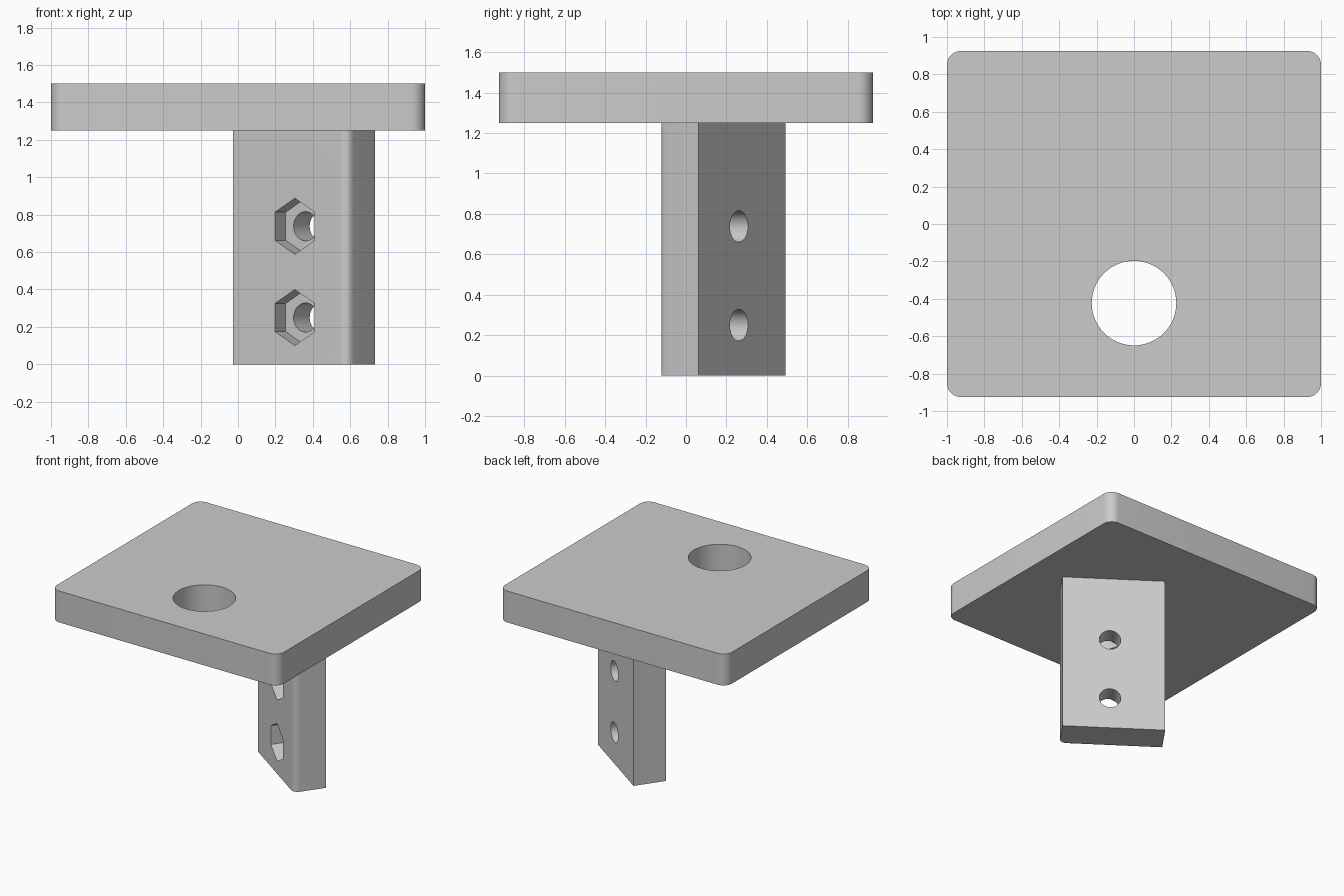
import bpy
import bmesh
import math
from mathutils import Matrix, Vector

start_cube = bpy.data.objects.get("Cube")
if start_cube:
    bpy.data.objects.remove(start_cube, do_unlink=True)

GREY = (0.6, 0.6, 0.6, 1.0)
grey = bpy.data.materials.new("grey plastic")
grey.use_nodes = True
grey.diffuse_color = GREY
grey.node_tree.nodes["Principled BSDF"].inputs["Base Color"].default_value = GREY


def make_object(name, bm):
    mesh = bpy.data.meshes.new(name)
    bmesh.ops.recalc_face_normals(bm, faces=bm.faces)
    bm.to_mesh(mesh)
    bm.free()
    obj = bpy.data.objects.new(name, mesh)
    bpy.context.collection.objects.link(obj)
    mesh.materials.append(grey)
    return obj


def block(name, low, high, radius, is_rounded):
    """Box between two corners, with chosen upright edges rounded."""
    low, high = Vector(low), Vector(high)
    bm = bmesh.new()
    bmesh.ops.create_cube(bm, size=1)
    bmesh.ops.scale(bm, vec=high - low, verts=bm.verts)
    bmesh.ops.translate(bm, vec=(low + high) / 2, verts=bm.verts)
    edges = [e for e in bm.edges
             if abs(e.verts[0].co.z - e.verts[1].co.z) > 0.01
             and is_rounded(e.verts[0].co)]
    bmesh.ops.bevel(bm, geom=edges, offset=radius, segments=10,
                    profile=0.5, affect='EDGES')
    return make_object(name, bm)


def cutter(name, sides, radius, depth, matrix):
    bm = bmesh.new()
    bmesh.ops.create_cone(bm, cap_ends=True, segments=sides, radius1=radius,
                          radius2=radius, depth=depth, matrix=matrix)
    obj = make_object(name, bm)
    obj.hide_render = True
    return obj


def cut(target, tool):
    """Subtract the tool, then discard it."""
    mod = target.modifiers.new("cut", 'BOOLEAN')
    mod.operation = 'DIFFERENCE'
    mod.solver = 'EXACT'
    mod.object = tool
    bpy.context.view_layer.objects.active = target
    bpy.ops.object.modifier_apply(modifier=mod.name)
    bpy.data.objects.remove(tool, do_unlink=True)


def smooth(obj):
    bpy.ops.object.select_all(action='DESELECT')
    obj.select_set(True)
    bpy.context.view_layer.objects.active = obj
    bpy.ops.object.shade_smooth_by_angle(angle=math.radians(30))


# Top plate with rounded corners and a round through hole
plate = block("top_plate", (-1, -0.925, 1.25), (1, 0.925, 1.5), 0.075,
              lambda co: True)
cut(plate, cutter("plate_hole", 64, 0.226, 1,
                  Matrix.Translation((0, -0.423, 1.375))))
smooth(plate)

# Leg, built square to the axes: front on y = 0, one rounded corner at the origin
WIDTH, THICK = 0.75, 0.25
leg = block("leg", (-WIDTH, 0, 0), (0, THICK, 1.25), 0.05,
            lambda co: co.x > -0.1 and co.y < 0.1)

# Bolt holes through the leg, with hexagonal nut pockets in its front
facing = Matrix.Rotation(math.pi / 2, 4, 'X')
for z in (0.25, 0.738):
    centre = Vector((-0.347, THICK / 2, z))
    cut(leg, cutter("bolt_hole", 40, 0.078, 1,
                    Matrix.Translation(centre) @ facing))
    # Pocket reaches 0.1 deep from the front face
    pocket = Vector((centre.x, 0, z))
    cut(leg, cutter("nut_pocket", 6, 0.15, 0.2,
                    Matrix.Translation(pocket) @ facing))

# Turn the leg and set it under the plate
leg.data.transform(Matrix.Translation((0.588, -0.142, 0))
                   @ Matrix.Rotation(math.radians(-35), 4, 'Z'))
smooth(leg)
